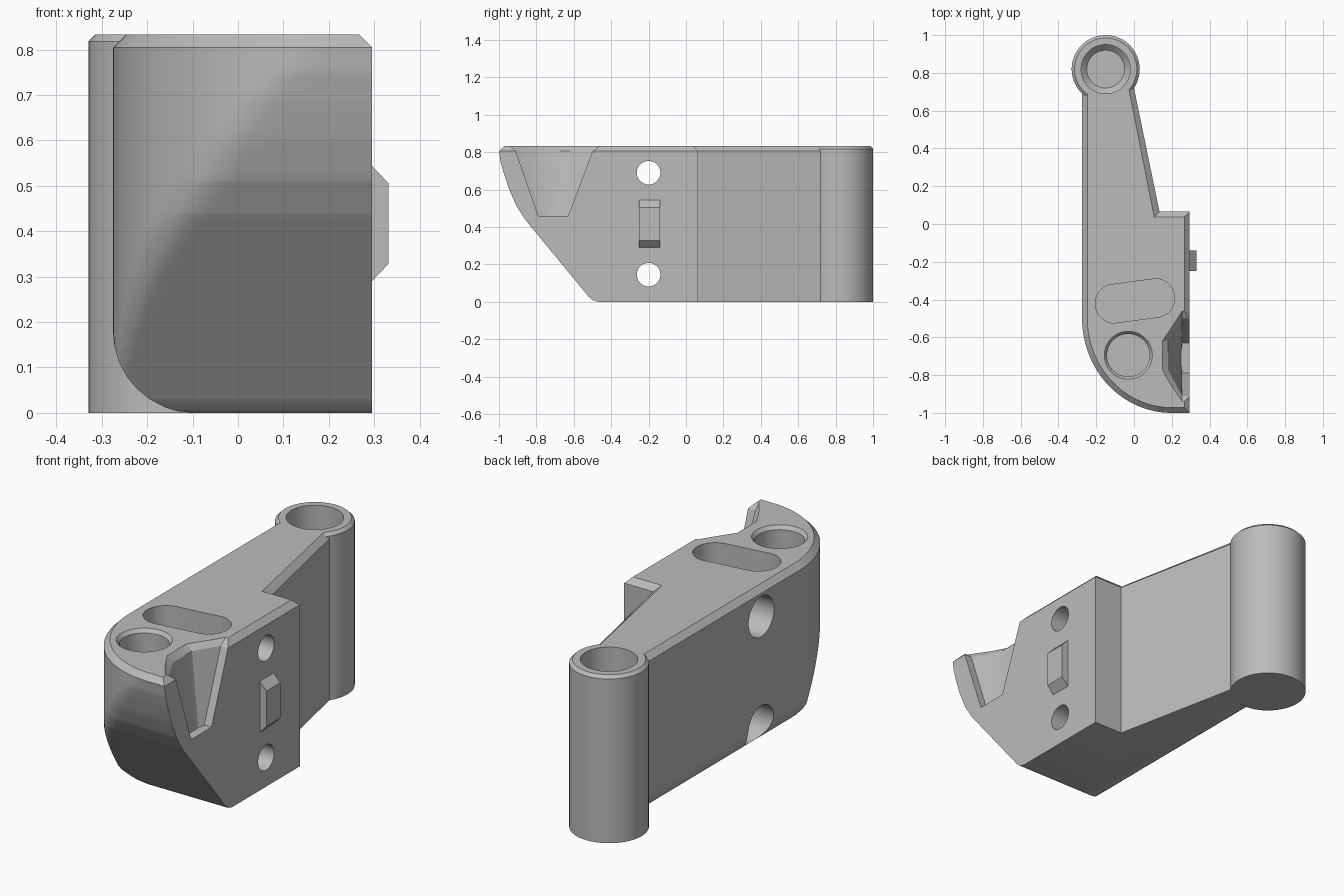
import bpy, bmesh, math

cube = bpy.data.objects.get("Cube")
if cube:
    bpy.data.objects.remove(cube)

grey = bpy.data.materials.new("plain grey")
grey.use_nodes = True
colour = (0.5, 0.5, 0.5, 1)
grey.diffuse_color = colour
grey.node_tree.nodes["Principled BSDF"].inputs["Base Color"].default_value = colour

HEIGHT, CHAMFER = 0.833, 0.028


def loft(name, rings):
    """Skin equal-length rings of 3D points and cap both ends."""
    bm = bmesh.new()
    loops = [[bm.verts.new(p) for p in ring] for ring in rings]
    n = len(loops[0])
    for a, b in zip(loops, loops[1:]):
        for i in range(n):
            j = (i + 1) % n
            bm.faces.new((a[i], a[j], b[j], b[i]))
    bm.faces.new(loops[0][::-1])
    bm.faces.new(loops[-1])
    bmesh.ops.recalc_face_normals(bm, faces=bm.faces)
    mesh = bpy.data.meshes.new(name)
    bm.to_mesh(mesh)
    bm.free()
    mesh.materials.append(grey)
    obj = bpy.data.objects.new(name, mesh)
    bpy.context.collection.objects.link(obj)
    return obj


def turned(name, steps, centre, axis="z", stretch=(0, 0), n=64):
    """Round solid from (height, radius) steps; stretch pulls it into a slot."""
    rings = []
    for h, r in steps:
        ring = []
        for i in range(n):
            t = 2 * math.pi * (i + 0.5) / n
            side = 1 if math.cos(t) > 0 else -1
            u = centre[0] + r * math.cos(t) + side * stretch[0]
            v = centre[1] + r * math.sin(t) + side * stretch[1]
            ring.append((u, v, h) if axis == "z" else (h, u, v))
        rings.append(ring)
    return loft(name, rings)


def combine(target, other, operation):
    mod = target.modifiers.new(other.name, "BOOLEAN")
    mod.object, mod.operation, mod.solver = other, operation, "EXACT"
    bpy.context.view_layer.objects.active = target
    bpy.ops.object.modifier_apply(modifier=mod.name)
    bpy.data.objects.remove(other)


# Side profile of the nose: (y, z) from the bottom up
NOSE = [(-0.47, 0), (-0.498, 0.008), (-0.523, 0.03), (-0.86, 0.44),
        (-0.905, 0.51), (-0.945, 0.6), (-0.975, 0.69), (-0.992, 0.75), (-1, 0.805)]


def nose_y(z):
    for (y0, z0), (y1, z1) in zip(NOSE, NOSE[1:]):
        if z <= z1:
            return y0 + (y1 - y0) * (z - z0) / (z1 - z0)
    return -1


def body_ring(z, d=0, n=40):
    """Plan outline at one height, inset by d."""
    fillet = 0.18
    left = -0.275 + d
    if z < fillet:
        left += fillet * (1 - math.sqrt(1 - (1 - z / fillet) ** 2))
    right, ring = 0.295 - d, []
    blend = 0.12 * max(0, 1 - z / 0.8) + 1e-6
    for i in range(n + 1):
        x = left + (right - left) * (1 - math.cos(math.pi / 2 * i / n))
        u = min(0, (x - 0.2) / (0.475 - d))
        arc = -0.5 - (0.5 - d) * math.sqrt(max(0, 1 - u * u))
        front = nose_y(z) + d
        h = max(0, 1 - abs(arc - front) / blend)
        ring.append((x, max(arc, front) + h * h * blend / 4, z))
    ring += [(right, 0.065 - d, z), (0.135 - d, 0.065 - d, z),
             (-d, 0.72, z), (left, 0.72, z)]
    return ring


# Main body with top chamfer
levels = sorted({z for _, z in NOSE} | {0.18 * (1 - math.cos(math.pi / 16 * k)) for k in range(9)}
                | {0.03 + 0.0228 * k for k in range(1, 34)})
body = loft("bracket_body", [body_ring(z) for z in levels] + [body_ring(HEIGHT, CHAMFER)])

# Hinge barrel and its blind bore
pivot = (-0.15, 0.82)
barrel = turned("hinge_barrel", [(0, 0.18), (0.818, 0.18), (HEIGHT, 0.165)], pivot)
combine(body, barrel, "UNION")
bore = turned("hinge_bore", [(0.12, 0.1), (0.15, 0.13), (0.9, 0.13)], pivot)
combine(body, bore, "DIFFERENCE")

# Top pocket with countersunk rim, and the slanted slot
pocket = turned("round_pocket", [(0.4, 0.113), (0.815, 0.113), (HEIGHT, 0.127), (0.9, 0.127)], (-0.03, -0.695))
combine(body, pocket, "DIFFERENCE")
slot = turned("slot_pocket", [(0.4, 0.103), (0.9, 0.103)], (0.005, -0.407), stretch=(0.107, 0.015))
combine(body, slot, "DIFFERENCE")

# Cross holes, wider on the curved side
for z in (0.145, 0.69):
    hole = turned("cross_hole", [(-0.5, 0.1), (-0.12, 0.1), (-0.12, 0.063), (0.5, 0.063)], (-0.2, z), axis="x")
    combine(body, hole, "DIFFERENCE")


# Tapered scoop in the side face
def scoop_ring(z, y0, y1, y2, y3, depth):
    return [(0.4, y0, z), (0.255, y0, z), (depth, y1, z), (depth, y2, z), (0.255, y3, z), (0.4, y3, z)]


scoop = loft("side_scoop", [scoop_ring(0.46, -0.79, -0.75, -0.67, -0.63, 0.25),
                            scoop_ring(0.805, -0.91, -0.77, -0.62, -0.5, 0.18),
                            scoop_ring(0.861, -0.97, -0.77, -0.62, -0.42, 0.12)])
combine(body, scoop, "DIFFERENCE")

# Locating tab with sloped ends
tab = loft("locating_tab", [[(x, -0.25, 0.417 - h), (x, -0.14, 0.417 - h), (x, -0.14, 0.417 + h), (x, -0.25, 0.417 + h)]
                            for x, h in ((0.28, 0.14), (0.295, 0.127), (0.332, 0.088))])

for obj in (body, tab):
    bpy.ops.object.select_all(action="DESELECT")
    obj.select_set(True)
    bpy.context.view_layer.objects.active = obj
    bpy.ops.object.shade_smooth_by_angle(angle=math.radians(25))
